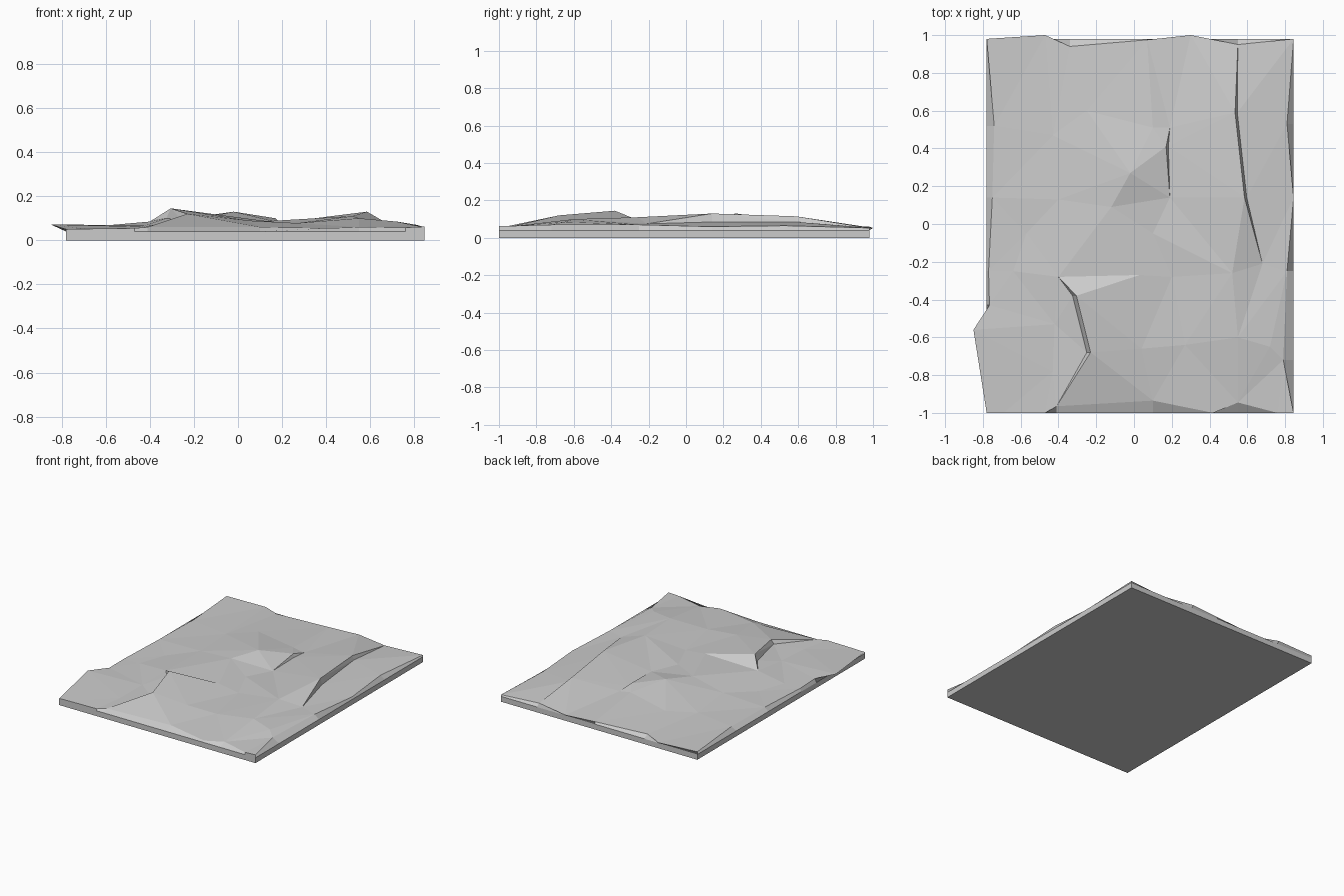
import bpy
from mathutils import Vector
from mathutils.geometry import delaunay_2d_cdt

if "Cube" in bpy.data.objects:
    bpy.data.objects.remove(bpy.data.objects["Cube"])


def make_object(name, verts, faces):
    mesh = bpy.data.meshes.new(name)
    mesh.from_pydata(verts, [], faces)
    mesh.update()
    ob = bpy.data.objects.new(name, mesh)
    bpy.context.collection.objects.link(ob)
    return ob


X0, X1, Y0, Y1 = -.78, .845, -1, .98      # footprint of the base
RIM = .04                                 # height of the upright base wall

# uneven border of the terrain sheet, counter-clockwise (x, y, height)
outline = [
    (-.69, -1, .052), (-.47, -1, .055), (-.41, -.965, .06), (.1, -.935, .06),
    (.42, -1, .055), (.55, -.945, .06), (.76, -1, .058), (.845, -1, .062),
    (.79, -.72, .07), (.81, -.25, .07), (.845, .14, .06), (.81, .53, .065),
    (.845, .98, .053), (.55, .95, .057), (.3, 1, .053), (.07, .975, .056),
    (-.34, .94, .06), (-.47, 1, .053), (-.78, .98, .06), (-.74, .52, .063),
    (-.75, .14, .065), (-.77, -.25, .062), (-.765, -.43, .065), (-.85, -.56, .072),
]

# gentle hollows and slopes
hills = [
    (-.57, -.05, .064), (-.64, -.25, .064), (-.40, -.28, .085), (-.43, -.78, .062),
    (.03, -.27, .10), (.04, -.66, .09), (.20, -.28, .078), (.27, -.64, .078),
    (.68, -.21, .075), (.55, -.60, .10), (.72, -.65, .085), (.19, .14, .08),
    (-.12, .09, .11), (.10, -.05, .085), (-.02, .27, .13), (-.25, .60, .08),
    (-.43, .47, .065), (-.40, .13, .075), (.10, .51, .09), (.19, .51, .075),
    (-.42, -.53, .068),
]

# ridge crests; each one drops to a lower ledge just beside it
crests = [
    (-.305, -.38, .145, -.02, .10), (-.23, -.68, .12, -.02, .09),
    (.535, .59, .115, .012, .085), (.585, .14, .13, .012, .085),
    (.17, .41, .10, .012, .078),
]
ridges = []
for x, y, high, step, low in crests:
    ridges += [(x, y, high), (x + step, y, low)]
ridges.append((.52, -.26, .11))

# triangulate the sheet inside its border
points = outline + hills + ridges
n = len(outline) + len(hills)
crest_lines = [(n, n + 2), (n + 1, n + 3), (n + 4, n + 6), (n + 5, n + 7), (n + 6, n + 10)]
flat, _, tris, origins, _, _ = delaunay_2d_cdt(
    [Vector(p[:2]) for p in points], crest_lines, [list(range(len(outline)))], 1, 1e-5)
sheet = [(v.x, v.y, points[o[0]][2] if o else .07) for v, o in zip(flat, origins)]
make_object("terrain_sheet", sheet, tris)


# base: upright wall, then a sloping shoulder up to the sheet border, and a floor
def on_footprint(x, y):
    """Nearest point on the edge of the base rectangle."""
    x, y = min(max(x, X0), X1), min(max(y, Y0), Y1)
    options = [(x - X0, X0, y), (X1 - x, X1, y), (y - Y0, x, Y0), (Y1 - y, x, Y1)]
    return min(options)[1:]


border = outline + [(X0, Y0, RIM + .01)]
feet = [on_footprint(x, y) for x, y, _ in border]
m = len(border)
verts = [(x, y, 0) for x, y in feet] + [(x, y, RIM) for x, y in feet] + border
faces = [list(range(m))[::-1]]
for row in (0, m):
    for i in range(m):
        j = (i + 1) % m
        faces.append((row + i, row + j, row + m + j, row + m + i))
# small corner patch where the sheet is cut away
faces.append((3 * m - 1, 2 * m, 3 * m - 2))
make_object("base_wall", verts, faces)
